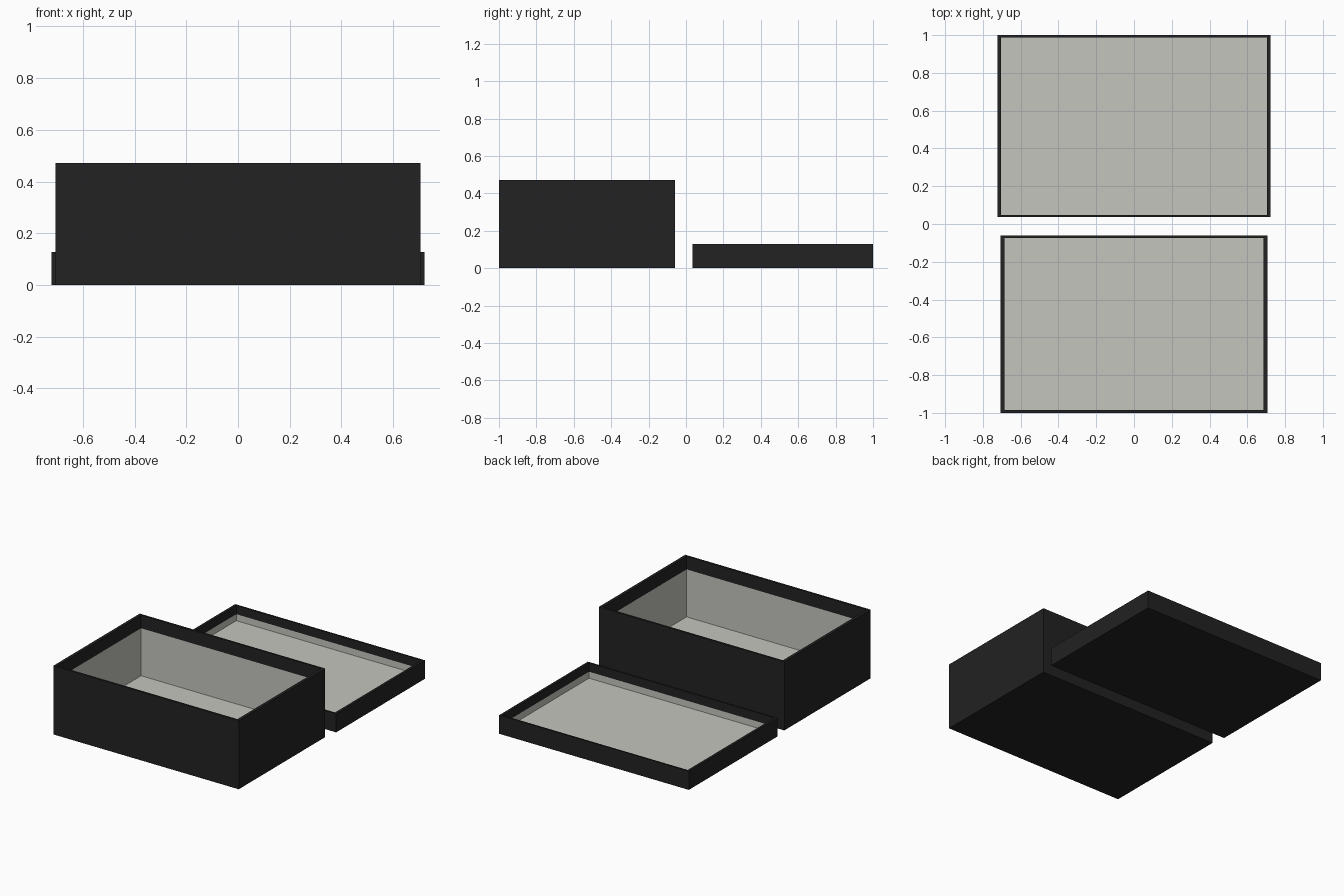
import bpy, bmesh

if "Cube" in bpy.data.objects:
    bpy.data.objects.remove(bpy.data.objects["Cube"])


def material(name, rgb):
    m = bpy.data.materials.new(name)
    m.diffuse_color = (*rgb, 1.0)
    m.use_nodes = True
    m.node_tree.nodes["Principled BSDF"].inputs["Base Color"].default_value = m.diffuse_color
    return m


BLACK = material("black_card", (0.016, 0.016, 0.016))
LINING = material("pale_grey_lining", (0.56, 0.56, 0.52))


def ring(bm, hx, y0, y1, z):
    return [bm.verts.new(p) for p in
            ((-hx, y0, z), (hx, y0, z), (hx, y1, z), (-hx, y1, z))]


def tray(name, hx, y0, y1, height, floor, band, tx, ty):
    """Open tray: black shell and upper inner band, pale lining below it."""
    bm = bmesh.new()
    ix, a, b = hx - tx, y0 + ty, y1 - ty
    rings = [ring(bm, hx, y0, y1, 0), ring(bm, hx, y0, y1, height),
             ring(bm, ix, a, b, height), ring(bm, ix, a, b, height - band),
             ring(bm, ix, a, b, floor)]
    bm.faces.new(rings[0][::-1])
    for k, (lo, hi) in enumerate(zip(rings, rings[1:])):
        for i in range(4):
            j = (i + 1) % 4
            f = bm.faces.new((lo[i], lo[j], hi[j], hi[i]))
            f.material_index = 1 if k == 3 else 0
    bm.faces.new(rings[-1]).material_index = 1
    bmesh.ops.recalc_face_normals(bm, faces=bm.faces)
    me = bpy.data.meshes.new(name)
    bm.to_mesh(me)
    bm.free()
    me.materials.append(BLACK)
    me.materials.append(LINING)
    ob = bpy.data.objects.new(name, me)
    bpy.context.collection.objects.link(ob)


# Deep box at the front, shallow upturned lid behind it
tray("box_base", 0.706, -1.0, -0.06, 0.472, 0.055, 0.09, 0.02, 0.014)
tray("box_lid", 0.722, 0.036, 1.0, 0.128, 0.023, 0.06, 0.017, 0.012)
